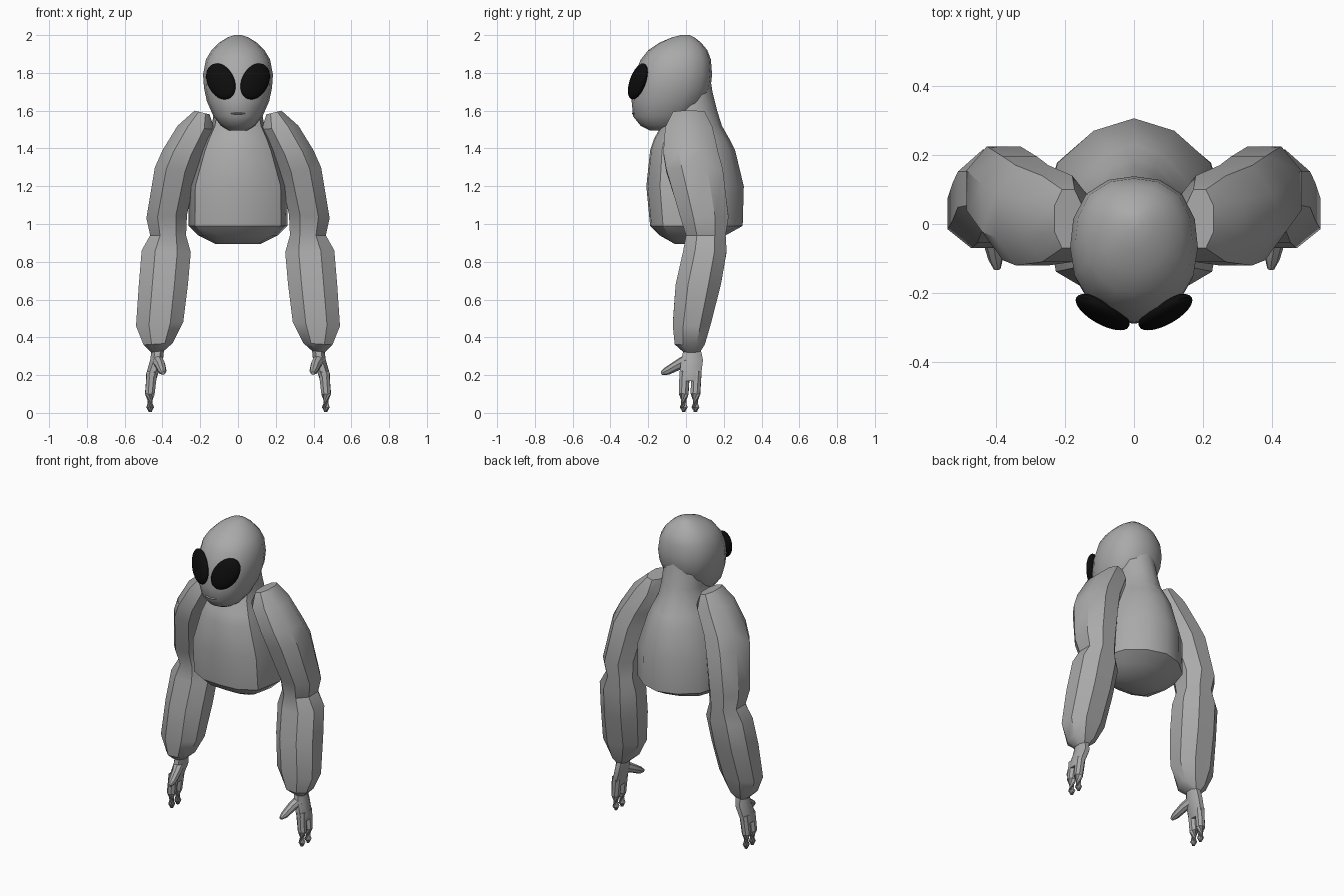
import bpy, bmesh, math
from mathutils import Vector, Matrix

if "Cube" in bpy.data.objects:
    bpy.data.objects.remove(bpy.data.objects["Cube"])


def material(name, value, roughness):
    m = bpy.data.materials.new(name)
    m.use_nodes = True
    colour = (value, value, value, 1)
    m.diffuse_color = colour
    bsdf = m.node_tree.nodes["Principled BSDF"]
    bsdf.inputs["Base Color"].default_value = colour
    bsdf.inputs["Roughness"].default_value = roughness
    return m


skin = material("grey skin", 0.4, 0.6)
black = material("eye black", 0.004, 0.5)


def finish(bm, name, mat, mirror=False, angle=35):
    bmesh.ops.recalc_face_normals(bm, faces=bm.faces)
    mesh = bpy.data.meshes.new(name)
    bm.to_mesh(mesh)
    bm.free()
    mesh.materials.append(mat)
    ob = bpy.data.objects.new(name, mesh)
    bpy.context.collection.objects.link(ob)
    bpy.ops.object.select_all(action="DESELECT")
    ob.select_set(True)
    bpy.context.view_layer.objects.active = ob
    bpy.ops.object.shade_smooth_by_angle(angle=math.radians(angle))
    if mirror:
        ob.modifiers.new("Mirror", "MIRROR")
    return ob


def loft(rings, bm=None):
    """Skin a list of point rings and cap both ends."""
    bm = bm or bmesh.new()
    loops = [[bm.verts.new(p) for p in ring] for ring in rings]
    n = len(loops[0])
    for a, b in zip(loops, loops[1:]):
        for i in range(n):
            j = (i + 1) % n
            bm.faces.new((a[i], a[j], b[j], b[i]))
    bm.faces.new(loops[0])
    bm.faces.new(loops[-1])
    return bm


def section(shape, x0, z0, x1, z1, y0, y1):
    """Fit a unit outline between two sides; the sides may differ in height."""
    return [Vector(((x0 + x1) / 2 + u * (x1 - x0) / 2,
                    (y0 + y1) / 2 + v * (y1 - y0) / 2,
                    (z0 + z1) / 2 + u * (z1 - z0) / 2)) for u, v in shape]


def tube(path, radii, bm, sides=8):
    """Tapered digit along a path."""
    pts = [Vector(p) for p in path]
    rings = []
    for i, (p, r) in enumerate(zip(pts, radii)):
        along = pts[min(i + 1, len(pts) - 1)] - pts[max(i - 1, 0)]
        q = along.to_track_quat("Z", "X")
        rings.append([p + q @ Vector((r * math.cos(a), r * math.sin(a), 0))
                      for a in (math.tau * k / sides for k in range(sides))])
    loft(rings, bm)


def both_sides(half):
    return half + [(-u, v) for u, v in reversed(half) if u > 0]


# Torso with hunched back and neck: height, half width, front, back
torso_shape = both_sides([(0, 1), (.45, .86), (.85, .5), (1, 0),
                          (.87, -.72), (.45, -.97), (0, -1)])
torso = [(.895, .12, -.06, .10), (.94, .21, -.14, .21), (.99, .262, -.19, .3),
         (1.2, .26, -.21, .306), (1.39, .2, -.19, .26), (1.45, .175, -.17, .23),
         (1.52, .14, -.13, .19), (1.6, .125, -.1, .165),
         (1.7, .12, -.1, .14), (1.8, .1, -.08, .125)]
finish(loft([section(torso_shape, -w, z, w, z, f, b) for z, w, f, b in torso]),
       "torso", skin)

# Head, narrowing to the chin
head_shape = both_sides([(0, 1), (.4, .95), (.75, .75), (.95, .4), (1, 0),
                         (.93, -.4), (.72, -.72), (.38, -.93), (0, -1)])
head = [(1.495, .05, -.19, -.06), (1.52, .09, -.24, -.01),
        (1.57, .13, -.28, .04), (1.65, .165, -.288, .1),
        (1.72, .18, -.285, .13), (1.79, .185, -.272, .138),
        (1.87, .17, -.24, .132), (1.92, .14, -.2, .113), (1.96, .1, -.14, .08),
        (1.988, .055, -.075, .045), (2, .02, -.025, .02)]
finish(loft([section(head_shape, -w, z, w, z, f, b) for z, w, f, b in head]),
       "head", skin, angle=60)

# Mouth crease
bm = bmesh.new()
bmesh.ops.create_uvsphere(bm, u_segments=12, v_segments=6, radius=1,
                          matrix=Matrix.Translation((0, -.276, 1.585))
                          @ Matrix.Diagonal((.04, .012, .005, 1)))
finish(bm, "mouth", skin)

# Slanted almond eyes
normal = Vector((.4, -.9, .19)).normalized()
length = Vector((.48, .38, .79))
length = (length - normal * length.dot(normal)).normalized()
width = normal.cross(length)
turn = Matrix((width, length, normal)).transposed().to_4x4()
bm = bmesh.new()
bmesh.ops.create_uvsphere(bm, u_segments=32, v_segments=16, radius=1,
                          matrix=Matrix.Translation((.091, -.255, 1.755)) @ turn
                          @ Matrix.Diagonal((.073, .108, .032, 1)))
finish(bm, "eyes", black, mirror=True)

# Arms: inner side and height, outer side and height, front, back
arm_shape = both_sides([(.45, 1), (1, .45), (1, -.45), (.45, -1)])
arm = [(.15, 1.58, .23, 1.6, -.07, .1), (.125, 1.5, .32, 1.52, -.11, .14),
       (.19, 1.36, .4, 1.39, -.12, .17), (.22, 1.27, .44, 1.3, -.105, .195),
       (.27, 1.05, .485, 1.03, -.03, .225), (.275, .94, .465, .94, 0, .21),
       (.25, .85, .51, .86, -.015, .215), (.265, .68, .525, .68, -.055, .185),
       (.29, .48, .54, .46, -.07, .13), (.345, .37, .5, .36, -.06, .1),
       (.39, .33, .46, .32, -.015, .075)]
finish(loft([section(arm_shape, *r) for r in arm]), "arms", skin, mirror=True)

# Hands: palm, two fingers and a forward thumb
palm = [(.39, .35, .455, .35, -.01, .075), (.397, .28, .465, .28, -.025, .09),
        (.425, .2, .488, .2, -.035, .08), (.435, .17, .488, .17, -.03, .075)]
bm = loft([section(arm_shape, *r) for r in palm])
for y in (-.012, .05):
    tube([(.455, y + .005, .22), (.467, y, .1), (.465, y, .03), (.465, y, .006)],
         [.03, .027, .021, .009], bm)
tube([(.43, .01, .28), (.412, -.04, .255), (.4, -.1, .222), (.396, -.13, .21)],
     [.034, .028, .022, .01], bm)
finish(bm, "hands", skin, mirror=True)
